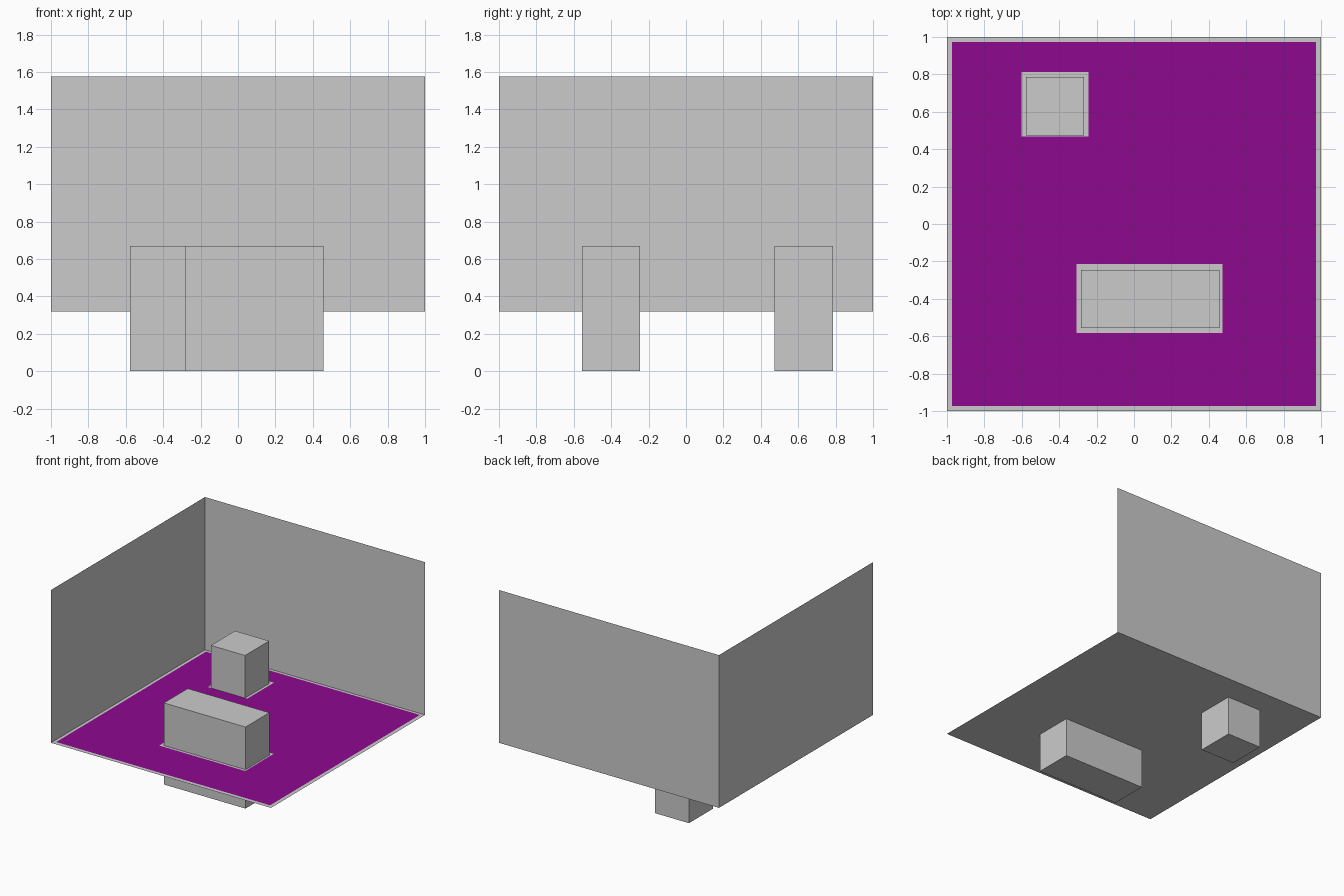
import bpy, bmesh

if "Cube" in bpy.data.objects:
    bpy.data.objects.remove(bpy.data.objects["Cube"])

FLOOR, TOP, BLOCK_TOP = 0.32, 1.575, 0.67


def finish(name, bm, mat=None):
    mesh = bpy.data.meshes.new(name)
    bm.to_mesh(mesh)
    bm.free()
    obj = bpy.data.objects.new(name, mesh)
    bpy.context.collection.objects.link(obj)
    if mat:
        mesh.materials.append(mat)
    return obj


def quad(name, corners):
    bm = bmesh.new()
    bm.faces.new([bm.verts.new(c) for c in corners])
    return finish(name, bm)


def block(name, x0, x1, y0, y1, z0, z1):
    bm = bmesh.new()
    bmesh.ops.create_cube(bm, size=1)
    bmesh.ops.scale(bm, vec=(x1 - x0, y1 - y0, z1 - z0), verts=bm.verts)
    bmesh.ops.translate(bm, vec=((x0 + x1) / 2, (y0 + y1) / 2, (z0 + z1) / 2), verts=bm.verts)
    return finish(name, bm)


# Room shell: floor and two thin walls
quad("floor", [(-1, -1, FLOOR), (1, -1, FLOOR), (1, 1, FLOOR), (-1, 1, FLOOR)])
quad("left_wall", [(-1, -1, FLOOR), (-1, 1, FLOOR), (-1, 1, TOP), (-1, -1, TOP)])
quad("back_wall", [(-1, 1, FLOOR), (1, 1, FLOOR), (1, 1, TOP), (-1, 1, TOP)])

# Blocks passing through the floor
block("long_block", -0.284, 0.458, -0.557, -0.247, 0, BLOCK_TOP)
block("square_block", -0.578, -0.268, 0.474, 0.787, 0, BLOCK_TOP)

# Purple carpet with an opening around each block
purple = bpy.data.materials.new("purple_carpet")
purple.diffuse_color = (0.27, 0.003, 0.28, 1)
purple.use_nodes = True
purple.node_tree.nodes["Principled BSDF"].inputs["Base Color"].default_value = purple.diffuse_color
openings = [(-0.308, 0.474, -0.583, -0.214), (-0.602, -0.244, 0.468, 0.814)]
xs = sorted([-0.972, 0.972] + [v for o in openings for v in o[:2]])
ys = sorted([-0.972, 0.972] + [v for o in openings for v in o[2:]])
bm = bmesh.new()
grid = [[bm.verts.new((x, y, FLOOR + 0.003)) for y in ys] for x in xs]
for i in range(len(xs) - 1):
    for j in range(len(ys) - 1):
        cx, cy = (xs[i] + xs[i + 1]) / 2, (ys[j] + ys[j + 1]) / 2
        if not any(a < cx < b and c < cy < d for a, b, c, d in openings):
            bm.faces.new((grid[i][j], grid[i + 1][j], grid[i + 1][j + 1], grid[i][j + 1]))
bmesh.ops.delete(bm, geom=[v for v in bm.verts if not v.link_faces], context='VERTS')
finish("carpet", bm, purple)
